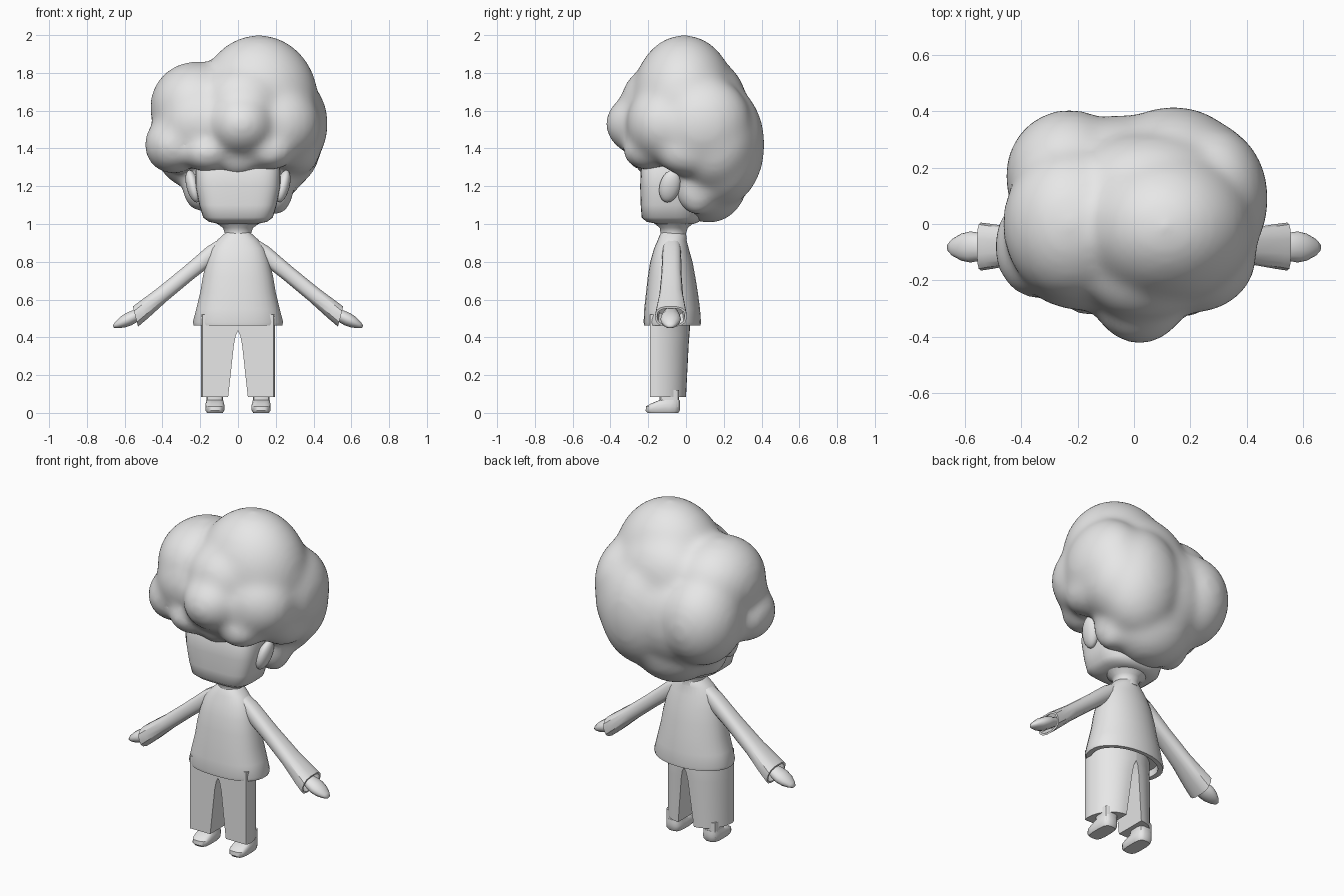
import bpy, bmesh, math
from mathutils import Vector, Matrix

grey = bpy.data.materials.new("plain_grey")
grey.diffuse_color = (0.8, 0.8, 0.8, 1)


def finish(name, bm, angle=40):
    bmesh.ops.recalc_face_normals(bm, faces=bm.faces[:])
    me = bpy.data.meshes.new(name)
    bm.to_mesh(me)
    bm.free()
    ob = bpy.data.objects.new(name, me)
    bpy.context.collection.objects.link(ob)
    me.materials.append(grey)
    bpy.ops.object.select_all(action='DESELECT')
    ob.select_set(True)
    bpy.context.view_layer.objects.active = ob
    bpy.ops.object.shade_smooth_by_angle(angle=math.radians(angle))
    return ob


def skin(name, outlines, angle=40):
    """Join a stack of equal point outlines and cap both ends."""
    bm = bmesh.new()
    loops = [[bm.verts.new(p) for p in pts] for pts in outlines]
    n = len(loops[0])
    for a, b in zip(loops, loops[1:]):
        for i in range(n):
            j = (i + 1) % n
            bm.faces.new((a[i], a[j], b[j], b[i]))
    bm.faces.new(loops[0])
    bm.faces.new(loops[-1])
    return finish(name, bm, angle)


def loft(name, rings, n=24, power=1.0, back=None, angle=40):
    """Skin rounded-box rings given as (centre, half axis u, half axis v)."""
    outlines = []
    for c, u, v in rings:
        pts = []
        for i in range(n):
            a = 2 * math.pi * (i + 0.5) / n
            ca, sa = math.cos(a), math.sin(a)
            p = back if back and sa > 0 else power
            cu = math.copysign(abs(ca) ** p, ca)
            sv = math.copysign(abs(sa) ** p, sa)
            pts.append(Vector(c) + Vector(u) * cu + Vector(v) * sv)
        outlines.append(pts)
    return skin(name, outlines, angle)


def level(z, x0, x1, y0, y1):
    """Horizontal ring from its extents."""
    return (((x0 + x1) / 2, (y0 + y1) / 2, z), ((x1 - x0) / 2, 0, 0), (0, (y1 - y0) / 2, 0))


def blob(bm, c, r, rot=None, sub=3):
    m = Matrix.Translation(c) @ (rot or Matrix()) @ Matrix.Diagonal((*r, 1))
    bmesh.ops.create_icosphere(bm, subdivisions=sub, radius=1, matrix=m)


# Hair: overlapping lobes fused and softened
lobes = [
    ((0.11, -0.01, 1.65), (0.31, 0.27, 0.345)),  # crown
    ((-0.22, 0.00, 1.62), (0.24, 0.27, 0.235)),  # upper left
    ((-0.34, -0.08, 1.42), (0.15, 0.18, 0.15)),  # lower left
    ((0.02, -0.21, 1.53), (0.18, 0.21, 0.17)),   # forelock
    ((0.28, 0.09, 1.53), (0.19, 0.25, 0.25)),    # right
    ((0.30, 0.02, 1.39), (0.13, 0.18, 0.13)),    # lower right
    ((0.14, 0.19, 1.42), (0.25, 0.22, 0.32)),    # back right
    ((-0.23, 0.17, 1.45), (0.22, 0.23, 0.26)),   # back left
    ((0.00, 0.12, 1.23), (0.25, 0.20, 0.22)),    # nape
    ((0.20, 0.06, 1.19), (0.09, 0.11, 0.14)),    # sideburns
    ((-0.20, 0.06, 1.20), (0.09, 0.11, 0.13)),
    ((-0.16, -0.19, 1.38), (0.13, 0.13, 0.10)),  # left fringe
    ((0.17, -0.20, 1.39), (0.13, 0.13, 0.10)),   # right fringe
    ((0.00, -0.17, 1.36), (0.13, 0.11, 0.11)),   # middle fringe
    ((0.03, -0.14, 1.64), (0.22, 0.20, 0.20)),   # fillers in front
    ((0.21, -0.11, 1.53), (0.22, 0.20, 0.21)),
    ((-0.19, -0.11, 1.54), (0.23, 0.19, 0.21)),
    ((0.06, 0.12, 1.61), (0.29, 0.20, 0.26)),    # fillers behind
    ((-0.05, 0.16, 1.42), (0.27, 0.22, 0.28)),
    ((0.25, 0.15, 1.45), (0.19, 0.21, 0.26)),
]
bm = bmesh.new()
for c, r in lobes:
    blob(bm, c, [a + 0.007 for a in r], sub=4)
hair = finish("hair", bm, 180)
mod = hair.modifiers.new("fuse", 'REMESH')
mod.mode = 'VOXEL'
mod.voxel_size = 0.02
mod.use_smooth_shade = True
mod = hair.modifiers.new("soften", 'SMOOTH')
mod.factor = 0.5
mod.iterations = 26

# Head with squared jaw, and neck
loft("head", [
    level(1.0, -0.10, 0.10, -0.15, 0.04),
    level(1.012, -0.155, 0.155, -0.21, 0.07),
    level(1.035, -0.185, 0.185, -0.235, 0.08),
    level(1.10, -0.205, 0.205, -0.24, 0.09),
    level(1.20, -0.225, 0.225, -0.243, 0.10),
    level(1.28, -0.225, 0.225, -0.24, 0.10),
    level(1.38, -0.20, 0.20, -0.20, 0.10),
], n=40, power=0.5, back=0.8, angle=60)
loft("neck", [
    level(0.92, -0.075, 0.075, -0.14, 0.005),
    level(0.95, -0.07, 0.07, -0.135, 0.0),
    level(0.98, -0.08, 0.08, -0.14, 0.01),
    level(1.02, -0.14, 0.14, -0.19, 0.06),
], angle=60)

# Jacket with a hollow hem
loft("jacket", [
    level(0.50, -0.20, 0.20, -0.195, 0.05),
    level(0.462, -0.205, 0.205, -0.20, 0.055),
    level(0.462, -0.235, 0.235, -0.222, 0.078),
    level(0.48, -0.24, 0.24, -0.225, 0.08),
    level(0.55, -0.222, 0.222, -0.222, 0.075),
    level(0.64, -0.20, 0.20, -0.212, 0.063),
    level(0.72, -0.187, 0.187, -0.203, 0.05),
    level(0.80, -0.168, 0.168, -0.19, 0.035),
    level(0.87, -0.145, 0.145, -0.17, 0.015),
    level(0.915, -0.11, 0.11, -0.15, 0.003),
    level(0.945, -0.077, 0.077, -0.138, 0.0),
    level(0.955, -0.065, 0.065, -0.13, -0.01),
], n=32, power=0.8, back=1.0)

for s, side in ((1, "right"), (-1, "left")):
    def span(z, a, b, y0, y1):
        return level(z, min(s * a, s * b), max(s * a, s * b), y0, y1)

    # Trouser leg: flat front and inside, rounded outer back, arched crotch
    def leg_outline(z, inner, rear):
        pts = [(s * inner, -0.19, z), (s * 0.187, -0.19, z)]
        for i in range(11):
            a = math.radians(9 * i)
            pts.append((s * (inner + (0.195 - inner) * math.cos(a)),
                        -0.165 + (rear + 0.165) * math.sin(a), z))
        return pts

    skin("trouser_leg_" + side, [leg_outline(*r) for r in (
        (0.085, 0.052, 0.0), (0.24, 0.035, 0.008), (0.36, 0.022, 0.014),
        (0.41, 0.012, 0.018), (0.435, 0.0, 0.02), (0.52, 0.0, 0.02))], 35)

    # Ankle and shoe
    loft("ankle_" + side, [
        span(0.03, 0.078, 0.168, -0.14, -0.035),
        span(0.12, 0.078, 0.168, -0.14, -0.035),
    ], n=12, power=0.5)
    loft("shoe_" + side, [
        span(0.0, 0.080, 0.165, -0.205, -0.04),
        span(0.012, 0.072, 0.172, -0.215, -0.032),
        span(0.035, 0.070, 0.174, -0.212, -0.03),
        span(0.05, 0.074, 0.172, -0.185, -0.03),
        span(0.068, 0.078, 0.168, -0.14, -0.033),
    ], n=16, power=0.6)

    # Sleeve with an open, nearly upright cuff
    start, end = Vector((s * 0.08, -0.075, 0.89)), Vector((s * 0.543, -0.08, 0.51))
    up = Vector((s * 0.62, 0, 0.785))
    upright = Vector((s * 0.25, 0, 0.97))

    def cuff(t, h, w, axis=up):
        return (start.lerp(end, t), axis * h, (0, w, 0))

    loft("sleeve_" + side, [
        cuff(0.0, 0.036, 0.045), cuff(0.12, 0.046, 0.05), cuff(0.4, 0.042, 0.053),
        cuff(0.7, 0.043, 0.063), cuff(0.92, 0.05, 0.08), cuff(1.0, 0.056, 0.085, upright),
        cuff(1.0, 0.046, 0.073, upright), cuff(0.9, 0.042, 0.066),
    ], n=14, power=0.75, angle=35)

    # Mitten hand tapering to a tip
    palm = Vector((s * 0.50, -0.08, 0.535))
    tip = Vector((s * 0.66, -0.083, 0.456))
    lift = Vector((s * 0.44, 0, 0.90))
    loft("hand_" + side, [
        (palm.lerp(tip, t), lift * h, (0, w, 0)) for t, h, w in
        ((0, 0.025, 0.035), (0.3, 0.034, 0.05), (0.5, 0.036, 0.055),
         (0.7, 0.031, 0.048), (0.9, 0.018, 0.03), (1.0, 0.006, 0.012))
    ], n=14, angle=60)

    # Ear
    bm = bmesh.new()
    blob(bm, (s * 0.238, -0.085, 1.2), (0.035, 0.055, 0.09),
         Matrix.Rotation(s * 0.25, 4, 'Y') @ Matrix.Rotation(-0.25, 4, 'X'))
    finish("ear_" + side, bm, 180)
